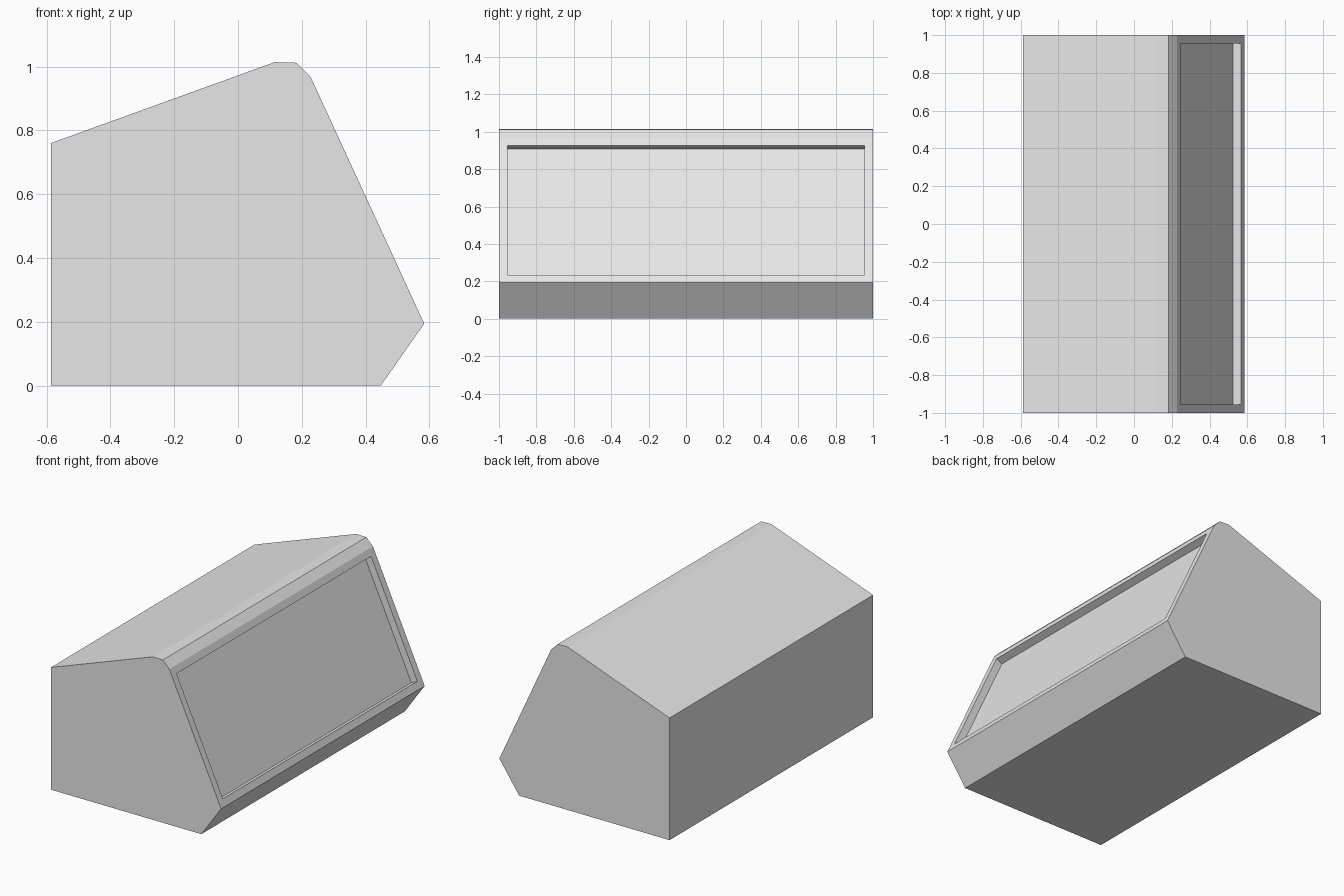
import bpy
import bmesh
from mathutils import Vector

if "Cube" in bpy.data.objects:
    bpy.data.objects.remove(bpy.data.objects["Cube"], do_unlink=True)

HALF_LENGTH = 1.0
FRAME_WIDTH = 0.063
RECESS_DEPTH = 0.046

# Side profile of the housing as (x, z)
PROFILE = [(-0.587, 0), (0.448, 0), (0.584, 0.194), (0.228, 0.967),
           (0.183, 1.012), (0.115, 1.014), (-0.587, 0.76)]


def make_material(name, rgb):
    mat = bpy.data.materials.new(name)
    mat.use_nodes = True
    colour = (*rgb, 1.0)
    mat.diffuse_color = colour
    mat.node_tree.nodes["Principled BSDF"].inputs["Base Color"].default_value = colour
    return mat


bm = bmesh.new()

# Housing: profile extruded along its length
end = bm.faces.new([bm.verts.new((x, -HALF_LENGTH, z)) for x, z in PROFILE])
extruded = bmesh.ops.extrude_face_region(bm, geom=[end], use_keep_orig=True)
moved = [g for g in extruded["geom"] if isinstance(g, bmesh.types.BMVert)]
bmesh.ops.translate(bm, verts=moved, vec=(0, 2 * HALF_LENGTH, 0))
bmesh.ops.recalc_face_normals(bm, faces=bm.faces)
bm.normal_update()

# Sloping panel: framed by an inset and sunk straight inward
slope = Vector((0.908, 0, 0.418))
panel = max(bm.faces, key=lambda f: f.normal.dot(slope))
bmesh.ops.inset_individual(bm, faces=[panel], thickness=FRAME_WIDTH)
normal = panel.normal.copy()
sunk = bmesh.ops.extrude_discrete_faces(bm, faces=[panel])["faces"][0]
bmesh.ops.translate(bm, verts=sunk.verts, vec=-normal * RECESS_DEPTH)
bm.normal_update()

mesh = bpy.data.meshes.new("housing")
bm.to_mesh(mesh)
bm.free()
mesh.materials.append(make_material("light grey", (0.8, 0.8, 0.8)))
housing = bpy.data.objects.new("housing", mesh)
bpy.context.collection.objects.link(housing)
